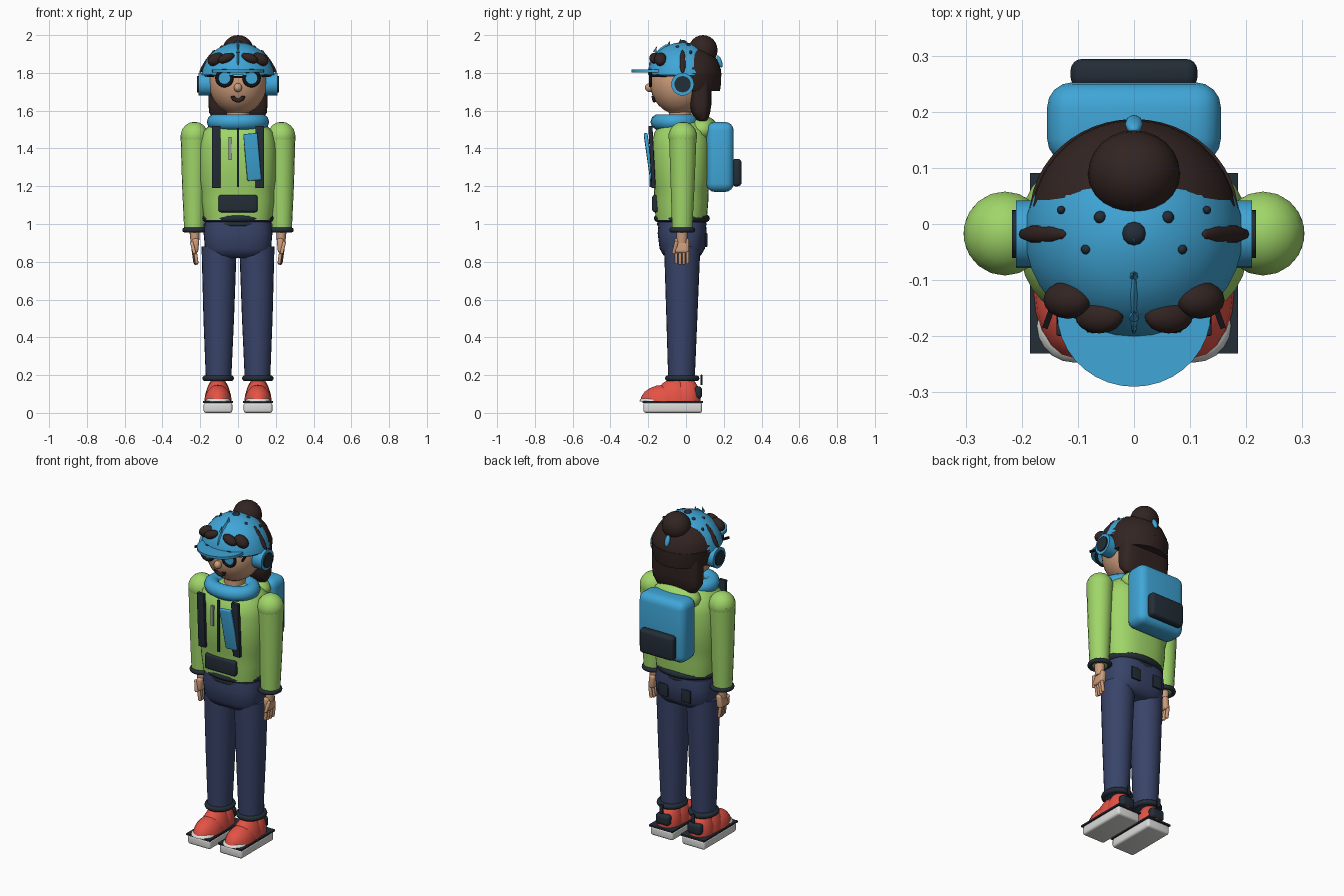
import bpy, bmesh
from math import sin, cos, pi, radians
from mathutils import Matrix, Euler

if "Cube" in bpy.data.objects:
    bpy.data.objects.remove(bpy.data.objects["Cube"], do_unlink=True)


def material(name, rgb):
    m = bpy.data.materials.new(name)
    m.use_nodes = True
    m.diffuse_color = (*rgb, 1)
    m.node_tree.nodes["Principled BSDF"].inputs["Base Color"].default_value = (*rgb, 1)
    return m


BLUE = material("sky_blue", (.05, .38, .68))
GREEN = material("lime_green", (.35, .67, .14))
NAVY = material("navy_denim", (.04, .057, .14))
SLATE = material("dark_slate", (.017, .026, .038))
RED = material("coral_red", (.78, .085, .06))
WHITE = material("off_white", (.72, .72, .70))
HAIR = material("dark_brown", (.032, .018, .016))
SKIN = material("skin", (.62, .34, .2))
BLACK = material("black", (.006, .006, .008))
GREY = material("zip_grey", (.3, .32, .34))


def finish(name, bm, mat, loc=(0, 0, 0), rot=(0, 0, 0)):
    """Turn a bmesh into a shaded object."""
    bmesh.ops.recalc_face_normals(bm, faces=bm.faces)
    bm.transform(Matrix.Translation(loc) @ Euler([radians(a) for a in rot]).to_matrix().to_4x4())
    mesh = bpy.data.meshes.new(name)
    bm.to_mesh(mesh)
    bm.free()
    mesh.materials.append(mat)
    mesh.shade_smooth()
    mesh.set_sharp_from_angle(angle=radians(40))
    ob = bpy.data.objects.new(name, mesh)
    bpy.context.scene.collection.objects.link(ob)
    return ob


def box(name, mat, loc, size, bevel=0, rot=(0, 0, 0)):
    bm = bmesh.new()
    bmesh.ops.create_cube(bm, size=1, matrix=Matrix.Diagonal((*size, 1)))
    if bevel:
        bmesh.ops.bevel(bm, geom=bm.edges[:], offset=bevel, segments=4, profile=.5, affect='EDGES')
    return finish(name, bm, mat, loc, rot)


def ball(name, mat, loc, radii, rot=(0, 0, 0), seg=20, above=None):
    bm = bmesh.new()
    bmesh.ops.create_uvsphere(bm, u_segments=seg, v_segments=seg // 2, radius=1,
                              matrix=Matrix.Diagonal((*radii, 1)))
    if above is not None:
        bmesh.ops.bisect_plane(bm, geom=bm.verts[:] + bm.edges[:] + bm.faces[:],
                               plane_co=(0, 0, above), plane_no=(0, 0, 1), clear_inner=True)
    return finish(name, bm, mat, loc, rot)


def disc(name, mat, loc, radius, depth, rot):
    bm = bmesh.new()
    bmesh.ops.create_cone(bm, cap_ends=True, segments=28, radius1=radius, radius2=radius, depth=depth)
    return finish(name, bm, mat, loc, rot)


def loft(name, mat, rings, power=2, seg=28, arc=2 * pi):
    """Stack of superellipse rings: (z, rx, ry, cx, cy)."""
    bm = bmesh.new()
    closed = arc > 6
    rows = []
    for z, rx, ry, cx, cy in rings:
        row = []
        for i in range(seg if closed else seg + 1):
            c, s = cos(arc * i / seg), sin(arc * i / seg)
            x = abs(c) ** (2 / power) * (1 if c > 0 else -1)
            y = abs(s) ** (2 / power) * (1 if s > 0 else -1)
            row.append(bm.verts.new((cx + rx * x, cy + ry * y, z)))
        rows.append(row)
    for a, b in zip(rows, rows[1:]):
        for i in range(seg):
            j = (i + 1) % len(a)
            bm.faces.new((a[i], a[j], b[j], b[i]))
    bm.faces.new(rows[0])
    bm.faces.new(rows[-1])
    return finish(name, bm, mat)


def ring(name, mat, loc, rx, ry, tube, rot=(0, 0, 0), start=0, arc=2 * pi):
    """Elliptical torus, or part of one."""
    bm = bmesh.new()
    n, m = 28, 10
    closed = arc > 6
    rows = []
    for i in range(n if closed else n + 1):
        a = start + arc * i / n
        rows.append([bm.verts.new(((rx + tube * cos(2 * pi * k / m)) * cos(a),
                                   (ry + tube * cos(2 * pi * k / m)) * sin(a),
                                   tube * sin(2 * pi * k / m))) for k in range(m)])
    for a, b in zip(rows, rows[1:] + (rows[:1] if closed else [])):
        for k in range(m):
            bm.faces.new((a[k], a[(k + 1) % m], b[(k + 1) % m], b[k]))
    if not closed:
        bm.faces.new(rows[0])
        bm.faces.new(rows[-1])
    return finish(name, bm, mat, loc, rot)


# Torso, hem and hips
loft("jacket_body", GREEN, [(1.02, .18, .135, 0, -.025), (1.12, .193, .143, 0, -.025),
     (1.19, .196, .145, 0, -.025), (1.23, .204, .155, 0, -.025), (1.42, .204, .158, 0, -.025),
     (1.49, .185, .14, 0, -.025), (1.54, .13, .1, 0, -.025), (1.56, .07, .06, 0, -.025)], 2.5, 36)
ring("jacket_hem", SLATE, (0, -.022, 1.03), .172, .128, .02)
ring("belt", SLATE, (0, -.022, 1.0), .165, .118, .014)
loft("hips", NAVY, [(.82, .13, .07, 0, -.02), (.835, .16, .1, 0, -.02), (.87, .175, .12, 0, -.02),
     (.95, .182, .13, 0, -.02), (1.01, .175, .125, 0, -.02)], 2.8, 36)
ball("hood", GREEN, (0, .085, 1.5), (.15, .085, .075))

# Jacket front details
box("front_zip", SLATE, (0, -.186, 1.35), (.012, .012, .31))
box("chest_pocket_zip", GREY, (-.042, -.183, 1.4), (.016, .012, .12), 0, (0, 0, 0))
box("front_pouch", SLATE, (0, -.162, 1.108), (.208, .034, .092), .014)

# Backpack
box("backpack", BLUE, (0, .18, 1.355), (.31, .145, .37), .045)
box("backpack_pocket", SLATE, (0, .268, 1.272), (.226, .052, .145), .02)

# Scarf, neck and head
ring("scarf", BLUE, (0, -.055, 1.54), .122, .09, .043)
box("scarf_tail", BLUE, (.076, -.197, 1.355), (.075, .02, .25), .006, (8, -5, 0))
loft("neck", SKIN, [(1.5, .06, .06, 0, -.03), (1.66, .06, .06, 0, -.03)])
ball("head", SKIN, (0, -.033, 1.75), (.155, .158, .172), seg=32)
ball("nose", SKIN, (0, -.192, 1.722), (.022, .026, .024), seg=14)
ring("smile", HAIR, (0, -.172, 1.678), .027, .024, .011, (100, 0, 0), pi, pi)

# Hair
loft("hair_crown", HAIR, [(1.78, .186, .187, 0, 0), (1.82, .183, .184, 0, 0), (1.87, .16, .164, 0, 0),
     (1.91, .125, .13, 0, 0), (1.94, .07, .08, 0, 0), (1.95, .02, .02, 0, 0)], 2, 36)
loft("hair_back", HAIR, [(1.705, .165, .165, 0, .015), (1.74, .178, .17, 0, .015),
     (1.8, .186, .172, 0, .015)], 2, 24, pi)
loft("long_hair", HAIR, [(1.53, .06, .015, 0, .09), (1.55, .13, .03, 0, .085), (1.59, .153, .05, 0, .078),
     (1.63, .156, .057, 0, .077), (1.75, .156, .058, 0, .077)], 3.5, 32)
ball("hair_bun", HAIR, (0, .09, 1.92), (.082, .077, .08), seg=24)

# Cap: dome, rim, brim, button and eyelets
loft("cap_dome", BLUE, [(1.79, .194, .184, 0, -.018), (1.82, .188, .182, 0, -.018),
     (1.87, .166, .164, 0, -.018), (1.91, .134, .134, 0, -.018), (1.94, .09, .092, 0, -.018),
     (1.958, .04, .04, 0, -.018), (1.962, .01, .01, 0, -.018)], 2, 36)
loft("cap_brim", BLUE, [(1.802, .137, .13, 0, -.158), (1.818, .137, .132, 0, -.158)], 2, 36)
ball("cap_button", SLATE, (0, -.017, 1.962), (.021, .021, .012), seg=12)
ball("cap_front_seam", BLUE, (0, -.145, 1.895), (.008, .02, .075), (-42, 0, 0), seg=12)
ball("cap_back_strap", BLUE, (0, .178, 1.86), (.016, .012, .035), (20, 0, 0), seg=12)
for i, (x, y, z) in enumerate([(.06, .012, 1.945), (.085, -.045, 1.935), (.13, .025, 1.908)]):
    for s in (-1, 1):
        ball(f"cap_eyelet_{i}_{'left' if s > 0 else 'right'}", SLATE, (s * x, y, z),
             (.012 - .002 * i, .012 - .002 * i, .011), seg=10)
for i, (y, z) in enumerate([(-.16, 1.925), (-.09, 1.955), (-.03, 1.965), (.06, 1.955)]):
    bm = bmesh.new()
    bmesh.ops.create_cone(bm, cap_ends=True, segments=6, radius1=.01, radius2=0, depth=.035)
    finish(f"cap_seam_tip_{i}", bm, BLUE, (0, y, z), (-y * -120, 0, 0))

for s in (-1, 1):
    side = "left" if s > 0 else "right"

    # Fringe tufts
    ball(f"fringe_outer_{side}", HAIR, (s * .118, -.135, 1.872), (.046, .034, .032), (0, s * 28, 0), 16)
    ball(f"fringe_inner_{side}", HAIR, (s * .062, -.165, 1.878), (.046, .03, .025), (0, s * 22, 0), 16)

    # Headphones
    disc(f"headphone_cup_{side}", BLUE, (s * .178, -.018, 1.74), .06, .064, (0, 90, 0))
    disc(f"headphone_pad_{side}", SLATE, (s * .2, -.018, 1.74), .043, .034, (0, 90, 0))
    ball(f"headphone_band_{side}", HAIR, (s * .163, -.018, 1.86), (.012, .017, .075), (0, -s * 34, 0), 12)

    # Glasses
    ring(f"glasses_rim_{side}", BLACK, (s * .072, -.188, 1.772), .04, .04, .009, (90, 0, 0))
    disc(f"glasses_lens_{side}", BLUE, (s * .072, -.186, 1.772), .036, .008, (90, 0, 0))
    box(f"glasses_arm_{side}", BLACK, (s * .135, -.12, 1.785), (.01, .14, .012), 0, (0, 0, s * 20))

    # Backpack straps
    box(f"strap_{side}", SLATE, (s * .115, -.18, 1.355), (.047, .022, .33), .004, (3, 0, 0))

    # Arm
    ball(f"shoulder_{side}", GREEN, (s * .23, -.017, 1.465), (.075, .076, .076), seg=18)
    loft(f"sleeve_{side}", GREEN, [(.965, .053, .054, s * .232, -.02), (1.2, .064, .064, s * .232, -.018),
         (1.47, .074, .074, s * .23, -.017)], 2, 18)
    ring(f"sleeve_cuff_{side}", SLATE, (s * .228, -.02, .968), .054, .056, .013)

    # Hand
    loft(f"wrist_{side}", SKIN, [(.9, .022, .028, s * .228, -.022), (.97, .028, .03, s * .23, -.02)], 2, 14)
    box(f"palm_{side}", SKIN, (s * .226, -.022, .885), (.036, .078, .08), .014, (0, -s * 6, 0))
    for i in range(4):
        box(f"finger_{i}_{side}", SKIN, (s * (.222 + .003 * i), -.052 + .02 * i, .822),
            (.018, .017, .08 - .008 * abs(i - 1.5)), .006, (0, s * 8, 0))
    box(f"thumb_{side}", SKIN, (s * .238, -.058, .875), (.018, .02, .07), .007, (-14, s * 14, 0))

    # Leg
    loft(f"trouser_leg_{side}", NAVY, [(.17, .067, .07, s * .103, -.024), (.5, .081, .082, s * .102, -.022),
         (.88, .093, .096, s * .1, -.02)], 2, 24)
    ring(f"ankle_cuff_{side}", SLATE, (s * .105, -.02, .183), .068, .075, .016)
    box(f"back_pocket_{side}", SLATE, (s * .075, .107, .915), (.062, .012, .075), .004)

    # Shoe
    x = s * .106
    box(f"sole_{side}", WHITE, (x, -.07, .028), (.152, .312, .056), .014)
    box(f"sole_plate_{side}", SLATE, (x, -.07, .058), (.158, .322, .01))
    ball(f"shoe_toe_{side}", RED, (x, -.12, .06), (.073, .122, .088), above=0)
    ball(f"shoe_instep_{side}", RED, (x, -.06, .06), (.071, .105, .122), above=0)
    ball(f"shoe_heel_{side}", RED, (x, 0, .07), (.067, .078, .12), above=-.01)
    ball(f"toe_cap_{side}", WHITE, (x, -.182, .06), (.068, .065, .028), above=0)
    box(f"heel_counter_{side}", SLATE, (x, .062, .108), (.09, .045, .065), .018)
    box(f"heel_tab_{side}", SLATE, (x, .082, .175), (.022, .01, .055), .003)

# Glasses bridge
box("glasses_bridge", BLACK, (0, -.192, 1.778), (.07, .01, .012))
